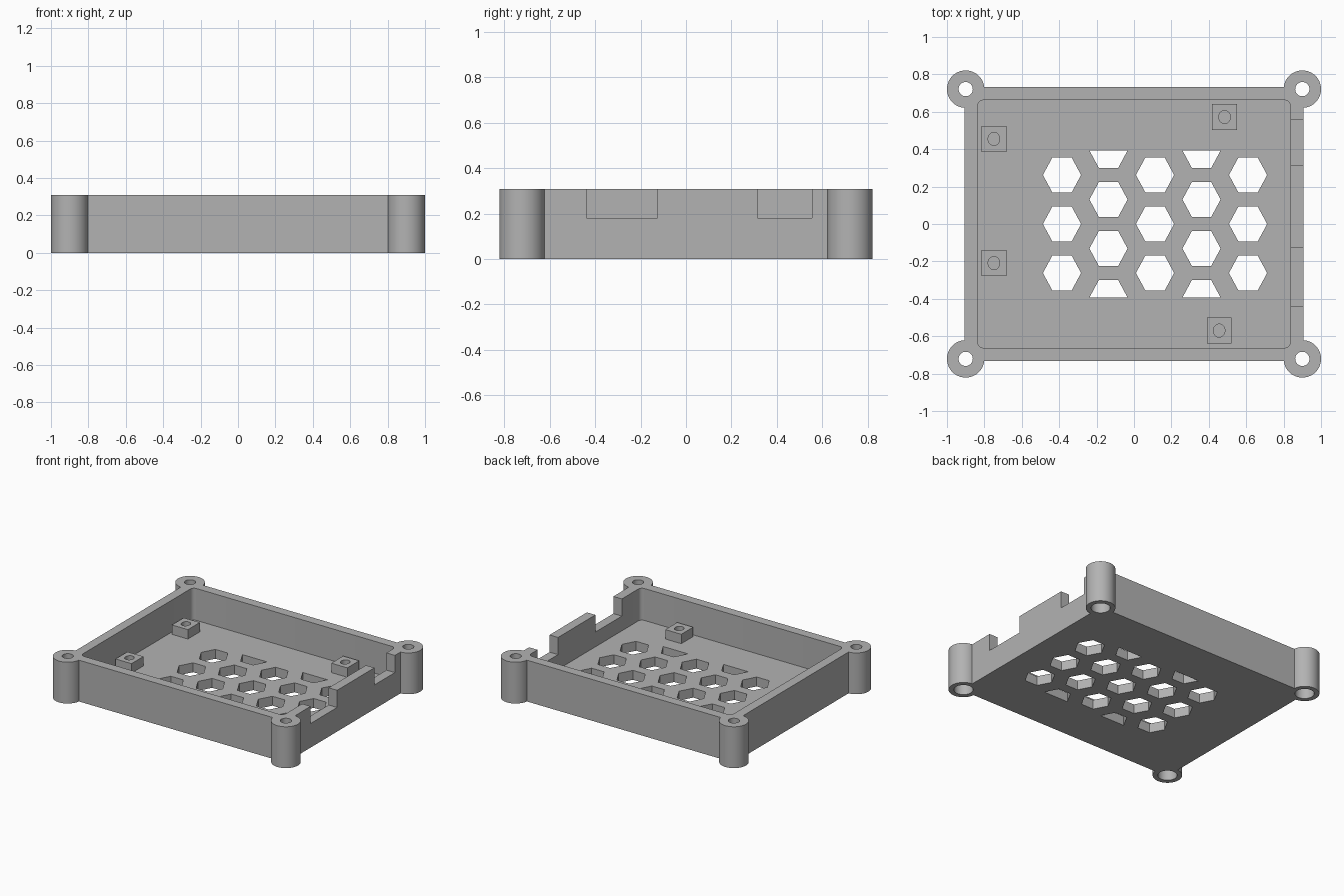
import bpy
import bmesh
from math import cos, sin, pi, radians

cube = bpy.data.objects.get("Cube")
if cube:
    bpy.data.objects.remove(cube, do_unlink=True)

HEIGHT, FLOOR, OVER = 0.308, 0.07, 0.4
OUT_X, OUT_Y, WALL = 0.906, 0.732, 0.07
POST_X, POST_Y = 0.9, 0.721

grey = bpy.data.materials.new("plain grey")
grey.use_nodes = True
colour = (0.45, 0.45, 0.45, 1)
grey.diffuse_color = colour
grey.node_tree.nodes["Principled BSDF"].inputs["Base Color"].default_value = colour


def prism(name, outline, z0, z1):
    """Extrude a flat outline between two heights."""
    bm = bmesh.new()
    low = [bm.verts.new((x, y, z0)) for x, y in outline]
    high = [bm.verts.new((x, y, z1)) for x, y in outline]
    bm.faces.new(low[::-1])
    bm.faces.new(high)
    n = len(outline)
    for i in range(n):
        j = (i + 1) % n
        bm.faces.new((low[i], low[j], high[j], high[i]))
    mesh = bpy.data.meshes.new(name)
    bm.to_mesh(mesh)
    bm.free()
    obj = bpy.data.objects.new(name, mesh)
    bpy.context.collection.objects.link(obj)
    mesh.materials.append(grey)
    return obj


def rect(x0, x1, y0, y1):
    return [(x0, y0), (x1, y0), (x1, y1), (x0, y1)]


def ellipse(x, y, rx, ry, n=48):
    return [(x + rx * cos(2 * pi * i / n), y + ry * sin(2 * pi * i / n)) for i in range(n)]


def rounded(hx, hy, r, steps=6):
    pts = []
    for k, (sx, sy) in enumerate(((1, 1), (-1, 1), (-1, -1), (1, -1))):
        for i in range(steps + 1):
            a = pi / 2 * (k + i / steps)
            pts.append((sx * (hx - r) + r * cos(a), sy * (hy - r) + r * sin(a)))
    return pts


def combine(target, tool, operation):
    """Apply a boolean and discard the tool."""
    tool.hide_render = True
    mod = target.modifiers.new(operation, "BOOLEAN")
    mod.operation, mod.object, mod.solver = operation, tool, "EXACT"
    bpy.context.view_layer.objects.active = target
    bpy.ops.object.modifier_apply(modifier=mod.name)
    bpy.data.objects.remove(tool, do_unlink=True)


def smooth(obj):
    bpy.ops.object.select_all(action="DESELECT")
    obj.select_set(True)
    bpy.context.view_layer.objects.active = obj
    bpy.ops.object.shade_smooth_by_angle(angle=radians(30))


# Tray with four corner posts
tray = prism("tray", rect(-OUT_X, OUT_X, -OUT_Y, OUT_Y), 0, HEIGHT)
corners = [(sx * POST_X, sy * POST_Y) for sx in (-1, 1) for sy in (-1, 1)]
for x, y in corners:
    combine(tray, prism("corner_post", ellipse(x, y, 0.1, 0.1, 64), 0, HEIGHT), "UNION")

# Hollow interior with rounded corners
combine(tray, prism("cavity", rounded(OUT_X - WALL, OUT_Y - WALL, 0.03), FLOOR, OVER), "DIFFERENCE")

# Screw holes, wider at the underside
for x, y in corners:
    combine(tray, prism("screw_hole", ellipse(x, y, 0.038, 0.038), -0.1, OVER), "DIFFERENCE")
    combine(tray, prism("screw_head_recess", ellipse(x, y, 0.065, 0.065), -0.1, 0.12), "DIFFERENCE")

# Connector notches in the right-hand wall
for y0, y1 in ((-0.438, -0.126), (0.314, 0.555)):
    combine(tray, prism("notch", rect(0.8, 1.0, y0, y1), 0.18, OVER), "DIFFERENCE")

# Staggered honeycomb vents, cut off at the ends of the grille
PITCH, LIMIT = 0.262, 0.393
for column in range(5):
    x = -0.385 + 0.2487 * column
    rows = (-1.5, -0.5, 0.5, 1.5) if column % 2 else (-1, 0, 1)
    for row in rows:
        hexagon = ellipse(x, row * PITCH, 0.102, 0.109, 6)
        if abs(row) > 1:
            # keep only the half facing the middle
            hexagon = [p for p in hexagon if abs(p[1]) < LIMIT + 0.001]
        combine(tray, prism("vent", hexagon, -0.1, FLOOR + 0.05), "DIFFERENCE")
smooth(tray)

# Board standoffs with blind pilot holes
for i, (x, y) in enumerate(((-0.749, 0.455), (-0.749, -0.209), (0.484, 0.572), (0.455, -0.57))):
    block = prism(f"standoff_{i + 1}", rect(x - 0.066, x + 0.066, y - 0.07, y + 0.07),
                  FLOOR - 0.01, FLOOR + 0.07)
    combine(block, prism("pilot_hole", ellipse(x, y, 0.031, 0.035, 32), FLOOR, OVER), "DIFFERENCE")
    smooth(block)
